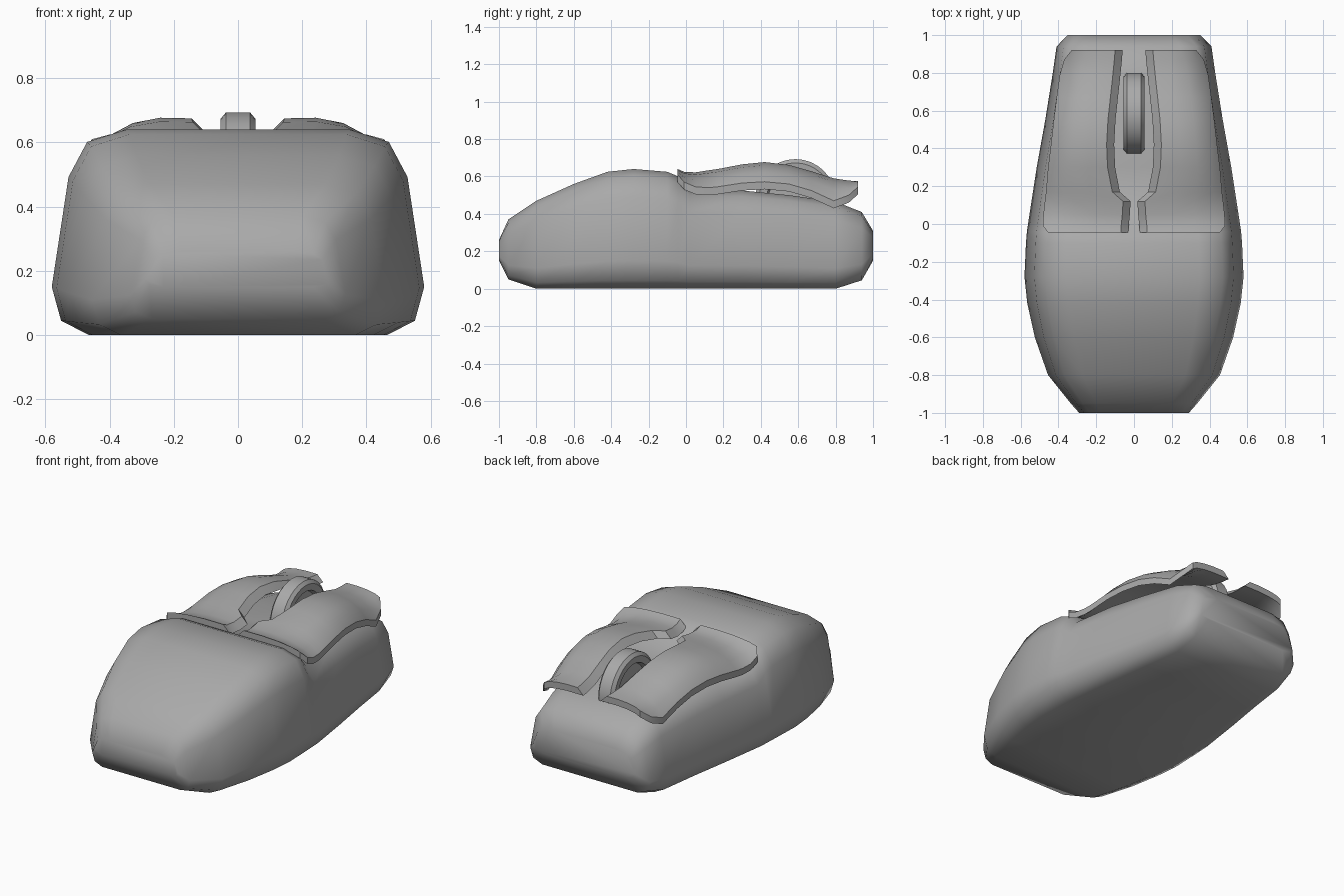
import bpy
import bmesh
from math import sin, cos, pi, radians

cube = bpy.data.objects.get("Cube")
if cube:
    bpy.data.objects.remove(cube)

GREY = (0.4, 0.4, 0.4, 1)
grey = bpy.data.materials.new("grey_plastic")
grey.use_nodes = True
grey.diffuse_color = GREY
grey.node_tree.nodes["Principled BSDF"].inputs["Base Color"].default_value = GREY


def loft(name, rings, angle):
    """Skin a row of closed rings, cap both ends and smooth the result."""
    bm = bmesh.new()
    rows = [[bm.verts.new(p) for p in ring] for ring in rings]
    for a, b in zip(rows, rows[1:]):
        for i in range(len(a)):
            j = (i + 1) % len(a)
            bm.faces.new((a[i], a[j], b[j], b[i]))
    bm.faces.new(rows[0])
    bm.faces.new(rows[-1])
    bmesh.ops.recalc_face_normals(bm, faces=bm.faces)
    mesh = bpy.data.meshes.new(name)
    bm.to_mesh(mesh)
    bm.free()
    mesh.materials.append(grey)
    obj = bpy.data.objects.new(name, mesh)
    bpy.context.collection.objects.link(obj)
    bpy.ops.object.select_all(action='DESELECT')
    obj.select_set(True)
    bpy.context.view_layer.objects.active = obj
    bpy.ops.object.shade_smooth_by_angle(angle=radians(angle))
    return obj


# Body: one half section as fractions of half width and height
SECTION = [(0.8, 0), (0.95, 0.07), (1, 0.235), (0.91, 0.77), (0.81, 0.94), (0.6, 1)]
# y, half width, bottom, top
BODY = [
    (-1, 0.29, 0.15, 0.26), (-0.95, 0.335, 0.05, 0.37), (-0.8, 0.455, 0, 0.47),
    (-0.6, 0.525, 0, 0.56), (-0.42, 0.565, 0, 0.625), (-0.28, 0.58, 0, 0.64),
    (-0.1, 0.572, 0, 0.625), (-0.04, 0.567, 0, 0.6), (0.02, 0.558, 0, 0.53),
    (0.3, 0.515, 0, 0.525), (0.55, 0.47, 0, 0.5), (0.8, 0.43, 0, 0.465),
    (0.94, 0.41, 0.045, 0.41), (1, 0.35, 0.15, 0.31),
]


def body_ring(y, w, low, high):
    half = [(w * u, y, low + v * (high - low)) for u, v in SECTION]
    return half + [(-x, yy, z) for x, yy, z in reversed(half)]


loft("body", [body_ring(*row) for row in BODY], 60)

# Click buttons: y, inner x, outer x, crown height, outer edge height
BUTTON = [
    (-0.045, 0.07, 0.455, 0.64, 0.61), (-0.01, 0.068, 0.482, 0.625, 0.57),
    (0.05, 0.062, 0.48, 0.622, 0.545), (0.12, 0.058, 0.472, 0.633, 0.54),
    (0.17, 0.115, 0.466, 0.64, 0.545), (0.3, 0.14, 0.455, 0.665, 0.565),
    (0.42, 0.145, 0.44, 0.677, 0.572), (0.55, 0.138, 0.425, 0.662, 0.56),
    (0.67, 0.125, 0.41, 0.628, 0.525), (0.79, 0.112, 0.393, 0.59, 0.47),
    (0.87, 0.104, 0.37, 0.578, 0.5), (0.92, 0.1, 0.33, 0.575, 0.545),
]
# Fraction across the button, fraction of the drop to the outer edge
ARCH = [(0, 0.02), (0.33, 0), (0.62, 0.16), (0.86, 0.52), (1, 1)]
THICK = 0.04


def button_ring(side, y, inner, outer, crown, edge):
    top = [(side * (inner + u * (outer - inner)), y, crown - d * (crown - edge)) for u, d in ARCH]
    under = [(x, yy, z - THICK) for x, yy, z in top]
    x, yy, z = under[0]
    under[0] = (x - side * THICK, yy, z)
    return top + under[::-1]


for name, side in (("left_button", 1), ("right_button", -1)):
    loft(name, [button_ring(side, *row) for row in BUTTON], 35)

# Scroll wheel: x offset and radius of each circle, with a recessed hub
RIM = [(0.025, 0.03), (0.025, 0.145), (0.052, 0.155), (0.055, 0.195), (0.038, 0.215)]
profile = [(-x, r) for x, r in RIM] + RIM[::-1]
SIDES = 32
HUB_Y, HUB_Z = 0.585, 0.478
loft("scroll_wheel", [
    [(x, HUB_Y + r * cos(2 * pi * i / SIDES), HUB_Z + r * sin(2 * pi * i / SIDES))
     for i in range(SIDES)] for x, r in profile], 35)
